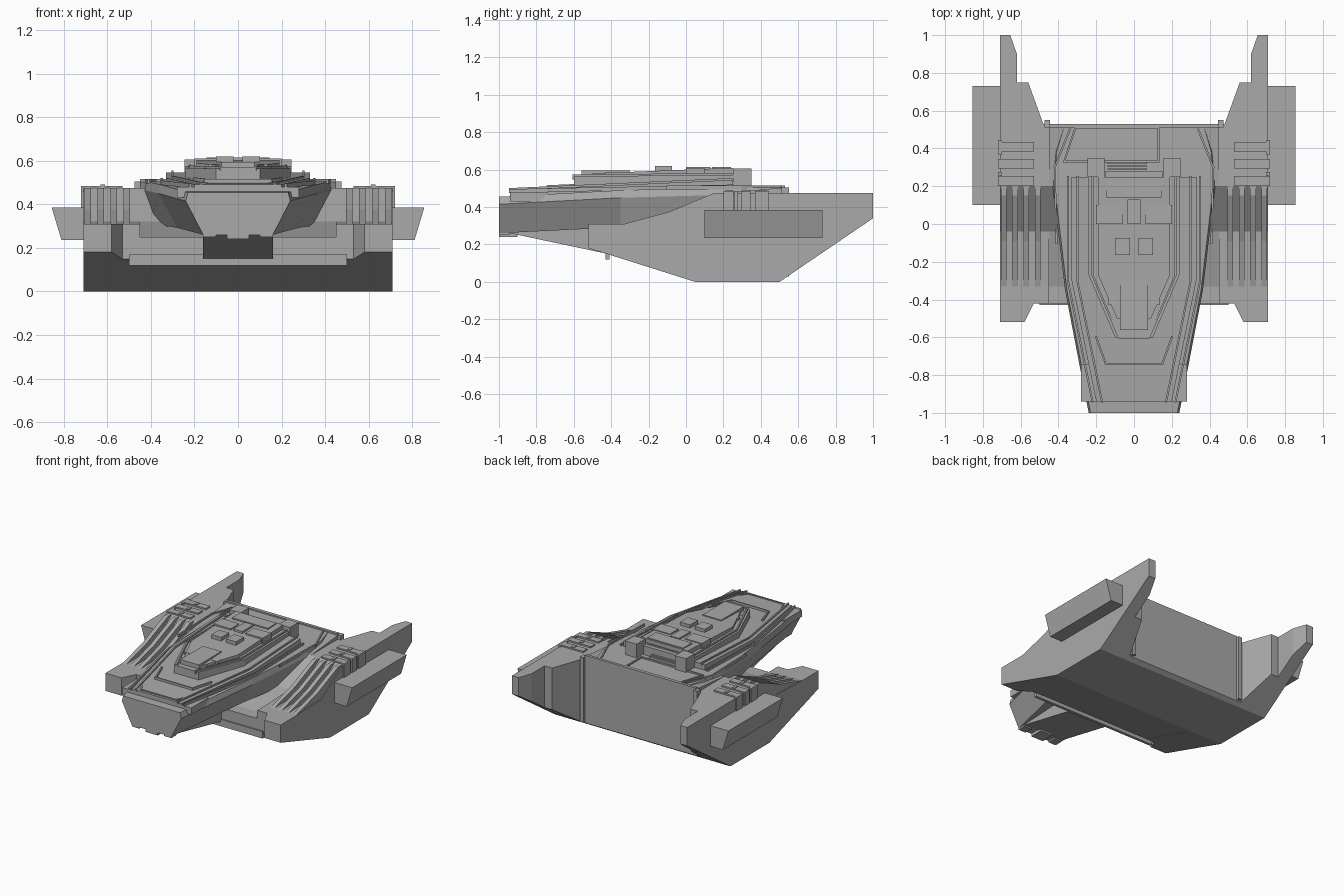
import bpy, bmesh
from mathutils import Vector

default_cube = bpy.data.objects.get("Cube")
if default_cube:
    bpy.data.objects.remove(default_cube, do_unlink=True)

GREY = (0.4, 0.4, 0.4, 1)
hull_grey = bpy.data.materials.new("hull grey")
hull_grey.use_nodes = True
hull_grey.diffuse_color = GREY
hull_grey.node_tree.nodes["Principled BSDF"].inputs["Base Color"].default_value = GREY

# Main dimensions shared by the parts
bow, stern = -1, 0.53
pod_inner, pod_outer, pod_front = 0.45, 0.71, -0.52
body_front = -0.42
keel_start, keel_end = 0.05, 0.5
ledge, ramp_foot, pod_top = 0.25, 0.31, 0.475
ramp_start, ramp_break, ramp_end = -0.33, -0.04, 0.2
deck, bridge, roof = 0.505, 0.57, 0.605
aft = 0.25
thin = 0.01


def loft(name, rings, mirrored=False):
    """Skin a row of equal-length rings, cap both ends, optionally mirror."""
    bm = bmesh.new()
    rows = [[bm.verts.new(point) for point in ring] for ring in rings]
    for near, far in zip(rows, rows[1:]):
        for i in range(len(near)):
            bm.faces.new((near[i - 1], near[i], far[i], far[i - 1]))
    bm.faces.new(rows[0])
    bm.faces.new(rows[-1])
    bmesh.ops.recalc_face_normals(bm, faces=bm.faces)
    mesh = bpy.data.meshes.new(name)
    bm.to_mesh(mesh)
    bm.free()
    mesh.materials.append(hull_grey)
    part = bpy.data.objects.new(name, mesh)
    bpy.context.collection.objects.link(part)
    if mirrored:
        part.modifiers.new("Mirror", 'MIRROR').use_mirror_merge = False
    return part


def side_prism(name, profile, across, mirrored=False):
    return loft(name, [[(x, y, z) for y, z in profile] for x in across], mirrored)


def plan_prism(name, outline, heights, slope=0, mirrored=False):
    """Extrude a plan outline upward; the faces may rise along y."""
    return loft(name, [[(x, y, z + slope * y) for x, y in outline] for z in heights], mirrored)


def block(name, across, along, heights, mirrored=False):
    (left, right), (front, back) = across, along
    outline = [(left, front), (right, front), (right, back), (left, back)]
    return plan_prism(name, outline, heights, mirrored=mirrored)


def span(half, centre=0):
    return centre - half, centre + half


def both(half):
    """Close a half outline by mirroring it across x."""
    return half + [(-x, y) for x, y in reversed(half)]


def trim(name, path, z, slope=0, mirrored=False):
    """Thin raised strips along a plan path."""
    for number, (start, end) in enumerate(zip(path, path[1:])):
        start, end = Vector(start), Vector(end)
        along = (end - start).normalized() * thin / 2
        side = Vector((-along.y, along.x))
        start, end = start - along, end + along
        corners = [start + side, end + side, end - side, start - side]
        plan_prism(f"{name}_{number}", [tuple(c) for c in corners],
                   (z - thin, z + thin), slope, mirrored)


def inset(outline, amount):
    return [(x - amount, y) for x, y in outline]


# Side pods: side profile trimmed by the plan outline
tail_low, tail_tip = (1, 0.34), (1, pod_top)
nose_low = (pod_front, 0.18)
keel_line = [(keel_start, 0), (keel_end, 0)]
ramp = [(ramp_end, pod_top), (ramp_break, ramp_foot + thin), (ramp_start, ramp_foot)]
pod = side_prism("side_pod", [nose_low, *keel_line, tail_low, tail_tip, *ramp,
                              (pod_front, ramp_foot)], (0.4, pod_outer))
far = 2
cutter = plan_prism("pod_cutter", [
    (pod_inner, body_front), (stern, body_front), (0.58, pod_front), (far, pod_front),
    (far, far), (0.655, far), (0.655, 1), (0.62, 0.9), (0.62, 0.75), (0.56, 0.75),
    (0.48, stern), (pod_inner, stern)], (-1, 1))
cut = pod.modifiers.new("Trim", 'BOOLEAN')
cut.operation, cut.object, cut.solver = 'INTERSECT', cutter, 'EXACT'
bpy.context.view_layer.objects.active = pod
bpy.ops.object.modifier_apply(modifier=cut.name)
bpy.data.objects.remove(cutter, do_unlink=True)
pod.modifiers.new("Mirror", 'MIRROR').use_mirror_merge = False

# Ramp ridges on the pods
ridge = [(ramp_start, ramp_foot), (-0.09, 0.375), (0.15, pod_top),
         (ramp_end, pod_top), (ramp_break, ramp_foot)]
for i in range(4):
    side_prism(f"pod_ridge_{i}", ridge, span(0.015, 0.51 + i * 0.06), True)

# Vents: raised cover bars, slots and side ribs
vent_top = pod_top + thin
for i in range(3):
    y = 0.23 + i * 0.09
    block(f"vent_bar_{i}", (stern, 0.72), span(0.025, y), (ledge, vent_top), True)
    block(f"vent_cap_{i}", span(thin, 0.62), span(0.02, y), (pod_top, vent_top + thin / 2), True)
for i in range(5):
    block(f"vent_rib_{i}", (0.7, 0.72), span(thin, ramp_end + thin + i * 0.056), (0.38, vent_top), True)

# Outboard pontoons, flared toward the top
pontoon = [(0.7, 0.235), (0.81, 0.235), (0.855, 0.385), (0.7, 0.385)]
loft("outboard_pontoon", [[(x, y, z) for x, z in pontoon] for y in (0.1, 0.73)], True)

# Central lower hull
body_low = (body_front, 0.15)
side_prism("lower_hull", [body_low, *keel_line, (stern, 0.02), (stern, deck), *ramp[:2],
                          (ramp_start, ledge), (body_front, ledge)], span(pod_inner))
side_prism("front_infill", [body_low, (0, 0.1), (0, ledge), (body_front, ledge)], span(stern))
block("front_slat", span(0.5), span(thin, body_front), (0.12, 0.17))
block("rear_post", span(0.015, 0.46), span(0.02, stern), (0.03, deck), True)

# Upper hull: straight flare from bow to shoulder, then narrowing to the stern
sections = []
for y, shoulder, foot, top in [(bow, 0.24, 0.16, 0.455), (-0.35, 0.365, 0.28, 0.49),
                               (ramp_end, 0.43, 0.4, deck), (0.38, 0.42, 0.4, deck),
                               (stern, 0.375, 0.37, deck)]:
    bottom = ramp_foot + 0.05 * min(y, 0)
    half = [(foot, bottom), (shoulder, top - 4 * thin), (shoulder - thin, top)]
    sections.append([(x, y, z) for x, z in both(half)])
loft("upper_hull", sections)
side_prism("keel", [(-0.94, 0.26), (-0.68, 0.205), body_low, (body_front, 0.3), (-0.94, 0.3)], span(0.16))

# Nose cap, sensor and feet
cap_front, cap_back = -0.94, -0.74
rise = 0.045
block("nose_cap", span(0.28), (cap_front, cap_back), (0.43, 0.48))
block("nose_sensor", span(0.05), (bow, -0.9), (0.24, 0.29))
block("nose_foot", span(0.03, 0.13), (bow, cap_front), (ledge, 0.3), True)
trim("nose_trim", both([(0.17, -0.87), (0.14, -0.92)]), 0.53, rise)

# Stacked upper decks, each on its own tapering outline
main_plan = [(0.2, cap_front), (0.33, -0.3), (0.33, aft)]
bridge_plan = [(0.1, -0.6), (0.24, -0.27), (0.24, aft)]
top_plan = [(0.09, -0.5), (0.19, -0.27), (0.19, aft)]
plan_prism("main_deck", both(main_plan), (0.49, 0.534), rise)
plan_prism("bridge_deck", both(bridge_plan), (deck, bridge), thin)
plan_prism("top_deck", both(top_plan), (bridge, roof - thin / 2), 0.04)
trim("main_rail", inset(main_plan, 0.03), 0.534, rise, True)
trim("hull_rail", inset(main_plan, -0.02), deck, 0.02, True)
trim("bridge_rail", inset(bridge_plan, 0.02), bridge, thin, True)
trim("shoulder_rail", [(0.41, -0.1), (0.42, 0.3), (0.34, 0.5)], deck, mirrored=True)

# Roof hatches, panels and cockpit blocks
block("roof_hatch", span(0.04, 0.06), span(0.045, -0.12), (bridge, 0.62), True)
block("roof_panel", span(0.145), span(0.05, 0.19), (bridge, roof + thin))
block("roof_strip", span(0.07, 0.13), (0, 0.1), (bridge, roof + thin / 2), True)
block("roof_spine", span(0.035), (0, 0.13), (bridge, roof + thin))
block("cockpit_block", span(0.075), (-0.56, -0.3), (deck, roof - thin))
block("cockpit_cheek", span(0.025, 0.11), (-0.43, -0.3), (deck, roof - 2 * thin), True)
trim("cockpit_trim", both([(0.115, -0.49), (0.075, -0.6)]), bridge, 0.02)
trim("forward_trim", both([(0.2, -0.6), (0.15, cap_back)]), 0.54, rise)

# Aft engine blocks, louvres and rear deck panel
block("engine_block", span(0.045, 0.2), (aft, 0.35), (pod_top, roof), True)
block("aft_wall", span(0.15), (aft, aft + 3 * thin), (pod_top, bridge))
for i in range(3):
    block(f"aft_louvre_{i}", (-0.14, 0.07), span(thin / 2, 0.29 + i * 0.016), (pod_top, stern))
trim("rear_frame", [(-0.37, 0.33), (-0.31, 0.51), (0.13, 0.51), (0.13, 0.33), (-0.37, 0.33)], deck)
block("rear_coaming", span(pod_inner), span(thin, stern - thin), (pod_top, deck + thin))
